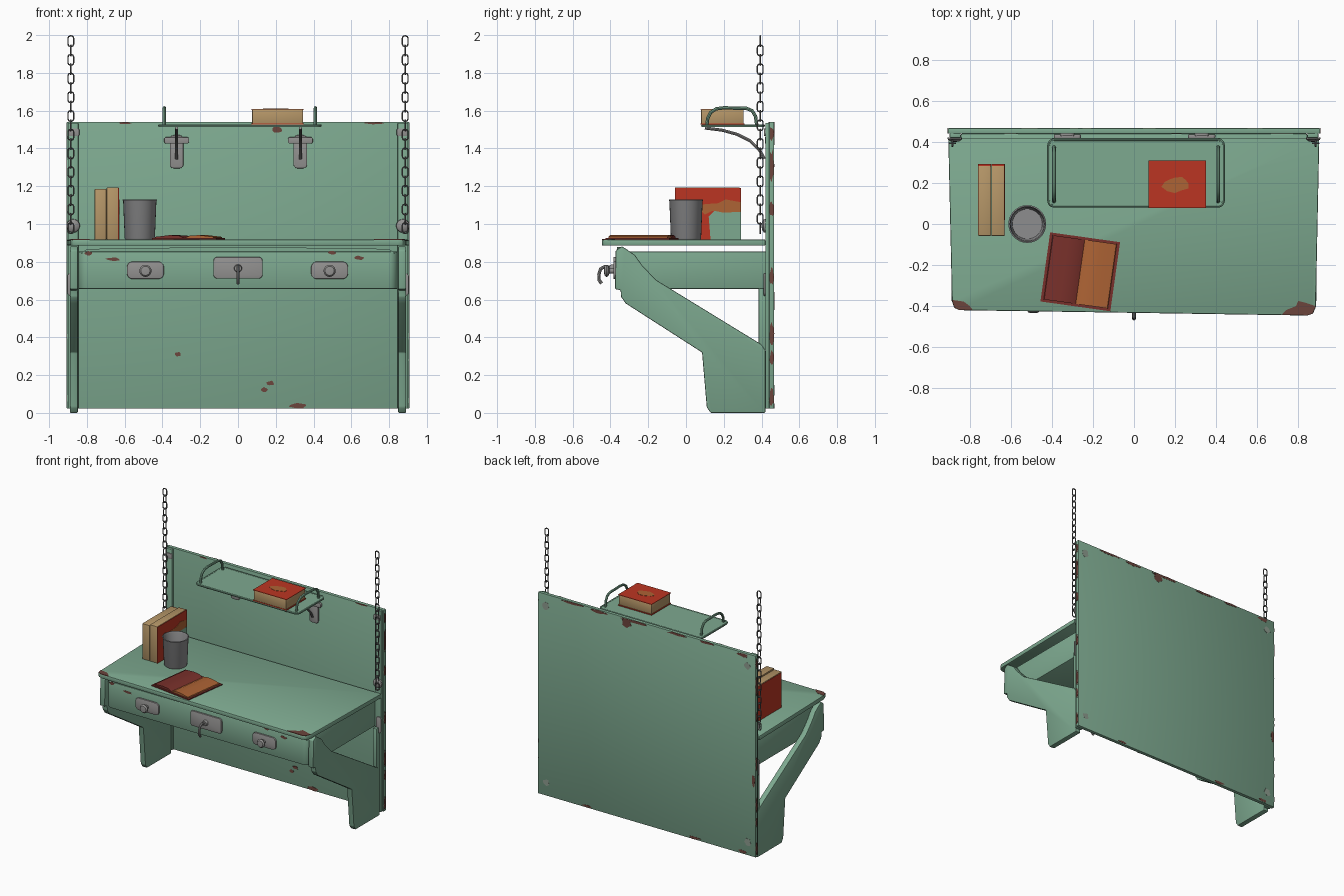
import bpy, bmesh, math, random
from mathutils import Matrix

random.seed(4)


def mat(name, r, g, b):
    m = bpy.data.materials.new(name)
    m.diffuse_color = (r, g, b, 1)
    return m


GREEN = mat("sage_green", 0.207, 0.398, 0.278)
RUST = mat("rust_brown", 0.15, 0.058, 0.045)
GREY = mat("metal_grey", 0.29, 0.285, 0.28)
CUP = mat("cup_grey", 0.27, 0.27, 0.275)
DARK = mat("chain_dark", 0.15, 0.15, 0.15)
RED = mat("book_red", 0.5, 0.036, 0.016)
TAN = mat("page_tan", 0.47, 0.31, 0.14)
MAROON = mat("book_maroon", 0.19, 0.03, 0.024)
ORANGE = mat("page_orange", 0.42, 0.125, 0.035)
PALE = mat("worn_green", 0.27, 0.33, 0.275)


def finish(name, bm, m, bevel=0.0, segs=2):
    bmesh.ops.recalc_face_normals(bm, faces=bm.faces)
    if bevel:
        sharp = [e for e in bm.edges if e.calc_face_angle(0) > 0.5]
        bmesh.ops.bevel(bm, geom=sharp, offset=bevel, segments=segs, affect='EDGES', profile=0.5)
    me = bpy.data.meshes.new(name)
    bm.to_mesh(me)
    bm.free()
    me.materials.append(m)
    ob = bpy.data.objects.new(name, me)
    bpy.context.collection.objects.link(ob)
    return ob


def prism(name, pts, axis, lo, hi, m, bevel=0.0):
    """Extrude a 2D outline along an axis."""
    put = {'x': lambda u, v, w: (w, u, v), 'y': lambda u, v, w: (u, w, v), 'z': lambda u, v, w: (u, v, w)}[axis]
    bm = bmesh.new()
    a = [bm.verts.new(put(u, v, lo)) for u, v in pts]
    b = [bm.verts.new(put(u, v, hi)) for u, v in pts]
    bm.faces.new(a)
    bm.faces.new(b)
    for i in range(len(pts)):
        j = (i + 1) % len(pts)
        bm.faces.new((a[i], a[j], b[j], b[i]))
    return finish(name, bm, m, bevel)


def box(name, x0, x1, y0, y1, z0, z1, m, bevel=0.0):
    return prism(name, [(x0, y0), (x1, y0), (x1, y1), (x0, y1)], 'z', z0, z1, m, bevel)


def round_rect(x0, x1, y0, y1, r, n=5):
    pts = []
    for cx, cy, s in ((x1 - r, y1 - r, 0), (x0 + r, y1 - r, 1), (x0 + r, y0 + r, 2), (x1 - r, y0 + r, 3)):
        for i in range(n + 1):
            t = (s + i / n) * math.pi / 2
            pts.append((cx + r * math.cos(t), cy + r * math.sin(t)))
    return pts


def tube(name, paths, r, m, cyclic=False, res=2):
    cu = bpy.data.curves.new(name, 'CURVE')
    cu.dimensions = '3D'
    cu.bevel_depth, cu.bevel_resolution, cu.use_fill_caps = r, res, True
    for p in paths:
        s = cu.splines.new('POLY')
        s.points.add(len(p) - 1)
        for q, co in zip(s.points, p):
            q.co = (*co, 1)
        s.use_cyclic_u = cyclic
    tmp = bpy.data.objects.new(name + "_path", cu)
    bpy.context.collection.objects.link(tmp)
    bpy.context.view_layer.update()
    me = bpy.data.meshes.new_from_object(tmp.evaluated_get(bpy.context.evaluated_depsgraph_get()))
    bpy.data.objects.remove(tmp)
    me.materials.clear()
    me.materials.append(m)
    ob = bpy.data.objects.new(name, me)
    bpy.context.collection.objects.link(ob)
    return ob


def lathe(name, prof, loc, axis, m, n=32):
    """Spin a (radius, height) profile; axis z or -y."""
    bm = bmesh.new()
    vs = [bm.verts.new((r, 0, h)) for r, h in prof]
    es = [bm.edges.new(p) for p in zip(vs, vs[1:])]
    bmesh.ops.spin(bm, geom=vs + es, cent=(0, 0, 0), axis=(0, 0, 1), angle=2 * math.pi, steps=n)
    bmesh.ops.remove_doubles(bm, verts=bm.verts, dist=1e-5)
    if axis == 'y':
        bmesh.ops.rotate(bm, verts=bm.verts, cent=(0, 0, 0), matrix=Matrix.Rotation(math.pi / 2, 3, 'X'))
    bmesh.ops.translate(bm, verts=bm.verts, vec=loc)
    return finish(name, bm, m)


def blotch(name, u, v, ru, rv, axis, w, m=RUST, n=11):
    """Thin irregular patch of paint or rust."""
    pts = []
    for i in range(n):
        t, k = 2 * math.pi * i / n, random.uniform(0.65, 1.1)
        pts.append((u + ru * k * math.cos(t), v + rv * k * math.sin(t)))
    return prism(name, pts, axis, w - 0.0015, w + 0.0015, m)


# back panel, side strips
box("back_panel", -0.907, 0.907, 0.44, 0.467, 0.022, 1.54, GREEN, 0.004)
for s in (-1, 1):
    a, b = sorted((s * 0.845, s * 0.898))
    box("panel_strip", a, b, 0.42, 0.442, 0.022, 1.535, GREEN, 0.004)

# desk top and drawer box
prism("desk_top", [(-0.905, 0.42), (-0.887, -0.375), (-0.877, -0.408), (-0.85, -0.42), (0.845, -0.446),
                   (0.872, -0.437), (0.886, -0.405), (0.903, 0.42)], 'z', 0.885, 0.918, GREEN, 0.006)
drawer = [(x, y) for x, y in round_rect(-0.845, 0.845, -0.372, 0.30, 0.05) if y < 0] + [(0.845, 0.44), (-0.845, 0.44)]
prism("drawer_box", drawer, 'z', 0.655, 0.855, GREEN, 0.008)
prism("drawer_lip", [(-0.83, 0.845), (0.83, 0.845), (0.8, 0.868), (0.1, 0.878), (-0.1, 0.878), (-0.8, 0.868)],
      'y', -0.366, -0.345, GREEN)

# bent support arms, mirrored
arm = [(-0.34, 0.882), (-0.372, 0.86), (-0.376, 0.655), (-0.346, 0.65), (-0.344, 0.615), (-0.32, 0.58),
       (0.085, 0.32), (0.11, 0.03), (0.13, 0.0), (0.42, 0.0), (0.42, 0.33), (0.40, 0.362), (-0.16, 0.705),
       (-0.235, 0.785), (-0.27, 0.835), (-0.32, 0.87)]
for s in (-1, 1):
    a, b = sorted((s * 0.848, s * 0.89))
    prism("support_arm", arm, 'x', a, b, GREEN, 0.006)
    a, b = sorted((s * 0.855, s * 0.885))
    box("arm_post", a, b, 0.385, 0.425, 0.33, 0.66, GREEN, 0.004)
    # wall plates and chain anchor on the strip
    a, b = sorted((s * 0.86, s * 0.904))
    prism("strip_plate", round_rect(a, b, 0.62, 0.74, 0.018), 'y', 0.411, 0.421, GREY, 0.003)
    a, b = sorted((s * 0.84, s * 0.895))
    prism("upper_plate", round_rect(a, b, 1.465, 1.505, 0.008), 'y', 0.413, 0.421, GREY, 0.002)
    lathe("chain_anchor", [(0, 0), (0.036, 0), (0.034, 0.01), (0.022, 0.018), (0, 0.022)],
          (s * 0.873, 0.421, 0.99), 'y', GREY, 24)
    # chain of alternating links
    links = []
    for i in range(21):
        z, p = 1.968 - i * 0.0495, []
        for u, v in round_rect(-0.015, 0.015, -0.028, 0.028, 0.012, 2):
            p.append((s * 0.885 + (u if i % 2 == 0 else 0), 0.393 + (0 if i % 2 == 0 else u), z + v))
        links.append(p)
    tube("hanging_chain", links, 0.0042, DARK, True, 1)

# drawer hardware
for x, w, h, z in ((-0.49, 0.098, 0.046, 0.755), (0.485, 0.098, 0.046, 0.755), (0, 0.13, 0.057, 0.768)):
    prism("drawer_plate", round_rect(x - w, x + w, z - h, z + h, 0.03 if x else 0.02), 'y', -0.385, -0.37, GREY, 0.004)
for x in (-0.49, 0.485):
    lathe("drawer_knob", [(0, 0), (0.014, 0), (0.014, 0.025), (0.03, 0.033), (0.032, 0.042), (0.024, 0.052), (0, 0.055)],
          (x, -0.38, 0.752), 'y', GREY, 24)
lathe("hook_base", [(0, 0), (0.022, 0), (0.018, 0.025), (0, 0.03)], (0, -0.38, 0.765), 'y', GREY, 20)
tube("drawer_hook", [[(0, -0.385, 0.765), (0, -0.43, 0.775), (0, -0.452, 0.762), (0, -0.461, 0.735),
                      (0, -0.461, 0.705), (0, -0.447, 0.685)]], 0.009, GREY)

# wall shelf with rim, end rails and brackets
prism("shelf_plate", round_rect(-0.42, 0.44, 0.083, 0.415, 0.03), 'z', 1.513, 1.525, GREEN)
tube("shelf_rim", [[(x, y, 1.521) for x, y in round_rect(-0.416, 0.436, 0.087, 0.411, 0.028)]], 0.007, GREEN, True)
for x in (-0.39, 0.41):
    arch = [(0.11, 1.52), (0.115, 1.56), (0.13, 1.59), (0.16, 1.61), (0.20, 1.615),
            (0.32, 1.612), (0.35, 1.60), (0.368, 1.57), (0.375, 1.52)]
    tube("shelf_rail", [[(x, y, z) for y, z in arch]], 0.009, GREEN)
for x in (-0.325, 0.33):
    prism("bracket_plate", round_rect(x - 0.036, x + 0.036, 1.295, 1.47, 0.02), 'y', 0.428, 0.442, GREY, 0.003)
    prism("bracket_bar", round_rect(x - 0.066, x + 0.066, 1.425, 1.46, 0.012), 'y', 0.418, 0.436, GREY, 0.003)
    tube("bracket_arm", [[(x, y, z) for y, z in ((0.10, 1.508), (0.19, 1.497), (0.27, 1.475),
                                                (0.34, 1.44), (0.39, 1.39), (0.415, 1.345))]], 0.008, GREY)

# book lying on the shelf
box("shelf_book_pages", 0.075, 0.345, 0.08, 0.305, 1.53, 1.606, TAN, 0.003)
box("shelf_book_bottom", 0.07, 0.35, 0.078, 0.31, 1.526, 1.532, RED)
box("shelf_book_top", 0.07, 0.35, 0.078, 0.31, 1.605, 1.609, RED)
blotch("shelf_book_wear", 0.21, 0.195, 0.075, 0.045, 'z', 1.6095, ORANGE)

# two books standing on the desk
for x, top in ((-0.759, 1.185), (-0.695, 1.193)):
    box("standing_pages", x, x + 0.062, -0.058, 0.283, 0.918, top, TAN, 0.003)
    box("standing_spine", x + 0.001, x + 0.062, 0.28, 0.292, 0.918, top - 0.004, RED)
box("standing_right_cover", -0.634, -0.63, -0.058, 0.292, 0.918, 1.19, RED)
box("standing_left_cover", -0.761, -0.758, -0.053, 0.292, 0.918, 1.18, RED)
prism("cover_wear", [(0.02, 1.09), (0.1, 1.105), (0.17, 1.11), (0.21, 1.13), (0.292, 1.115), (0.292, 1.06),
                     (0.2, 1.06), (0.14, 1.07), (0.1, 1.05), (0.08, 1.07)], 'x', -0.631, -0.6285, ORANGE)
prism("cover_patch", [(0.13, 0.918), (0.292, 0.918), (0.292, 1.065), (0.2, 1.06), (0.15, 1.07), (0.12, 1.04)],
      'x', -0.631, -0.628, GREEN)

# hollow cup
lathe("cup", [(0, 0), (0.076, 0), (0.08, 0.006), (0.088, 0.203), (0.092, 0.21), (0.086, 0.212), (0.081, 0.2),
              (0.073, 0.012), (0, 0.012)], (-0.52, 0, 0.918), 'z', CUP)

# open book, turned on the desk
page = [(0.0, 0.007), (0.03, 0.021), (0.08, 0.023), (0.155, 0.014), (0.158, 0.006), (0, 0.004)]
parts = [box("open_book_cover", -0.172, 0.172, -0.17, 0.17, 0.0, 0.007, MAROON),
         prism("open_book_right_page", page, 'y', -0.158, 0.158, ORANGE),
         prism("open_book_left_page", [(-u, v) for u, v in page], 'y', -0.158, 0.158, MAROON)]
for ob in parts:
    ob.data.transform(Matrix.Translation((-0.262, -0.233, 0.918)) @ Matrix.Rotation(math.radians(-8), 4, 'Z'))

# rust on desk corners
prism("desk_rust_left", [(-0.886, -0.37), (-0.876, -0.407), (-0.85, -0.419), (-0.785, -0.42), (-0.8, -0.40), (-0.83, -0.378)],
      'z', 0.913, 0.9195, RUST)
prism("desk_rust_right", [(0.884, -0.40), (0.871, -0.436), (0.845, -0.445), (0.72, -0.443), (0.74, -0.42), (0.79, -0.40),
                          (0.8, -0.375), (0.84, -0.385)], 'z', 0.913, 0.9195, RUST)

# rust spots: panel front, drawer front, panel back, panel sides
for u, v, a, b in ((0.21, 1.5, 0.028, 0.02), (-0.32, 0.31, 0.016, 0.014), (0.14, 0.122, 0.018, 0.014), (0.17, 0.158, 0.024, 0.014),
                   (0.32, 0.038, 0.055, 0.016), (-0.6, 1.534, 0.04, 0.006), (0.72, 1.534, 0.05, 0.006)):
    blotch("panel_rust", u, v, a, b, 'y', 0.4395)
for u, v, a in ((-0.66, 0.813, 0.04), (0.64, 0.82, 0.035), (-0.79, 0.845, 0.025), (0.5, 0.847, 0.025)):
    blotch("drawer_rust", u, v, a, 0.012, 'y', -0.372)
for u, v, a, b in ((0.17, 1.5, 0.04, 0.032), (0.62, 1.53, 0.09, 0.01), (0.4, 1.525, 0.07, 0.012), (0.1, 1.528, 0.14, 0.01),
                   (-0.25, 1.53, 0.09, 0.01), (-0.5, 1.53, 0.07, 0.01), (-0.8, 1.52, 0.05, 0.015),
                   (-0.4, 0.035, 0.05, 0.012), (-0.8, 0.04, 0.04, 0.012), (0.5, 0.035, 0.04, 0.01), (-0.89, 0.6, 0.014, 0.05)):
    blotch("back_rust", u, v, a, b, 'y', 0.467)
for x in (-0.84, 0.84):
    for z in (0.12, 1.45):
        blotch("worn_spot", x, z, 0.03, 0.03, 'y', 0.467, PALE)
for s in (-1, 1):
    for z, h in ((1.48, 0.04), (1.31, 0.09), (1.08, 0.04), (0.72, 0.05), (0.42, 0.06), (0.29, 0.04), (0.08, 0.05)):
        blotch("side_rust", 0.454, z, 0.013, h, 'x', s * 0.907)

# smooth shading with sharp edges kept
bpy.ops.object.select_all(action='DESELECT')
for ob in bpy.context.collection.objects:
    ob.select_set(True)
    bpy.context.view_layer.objects.active = ob
bpy.ops.object.shade_smooth_by_angle(angle=math.radians(35))
